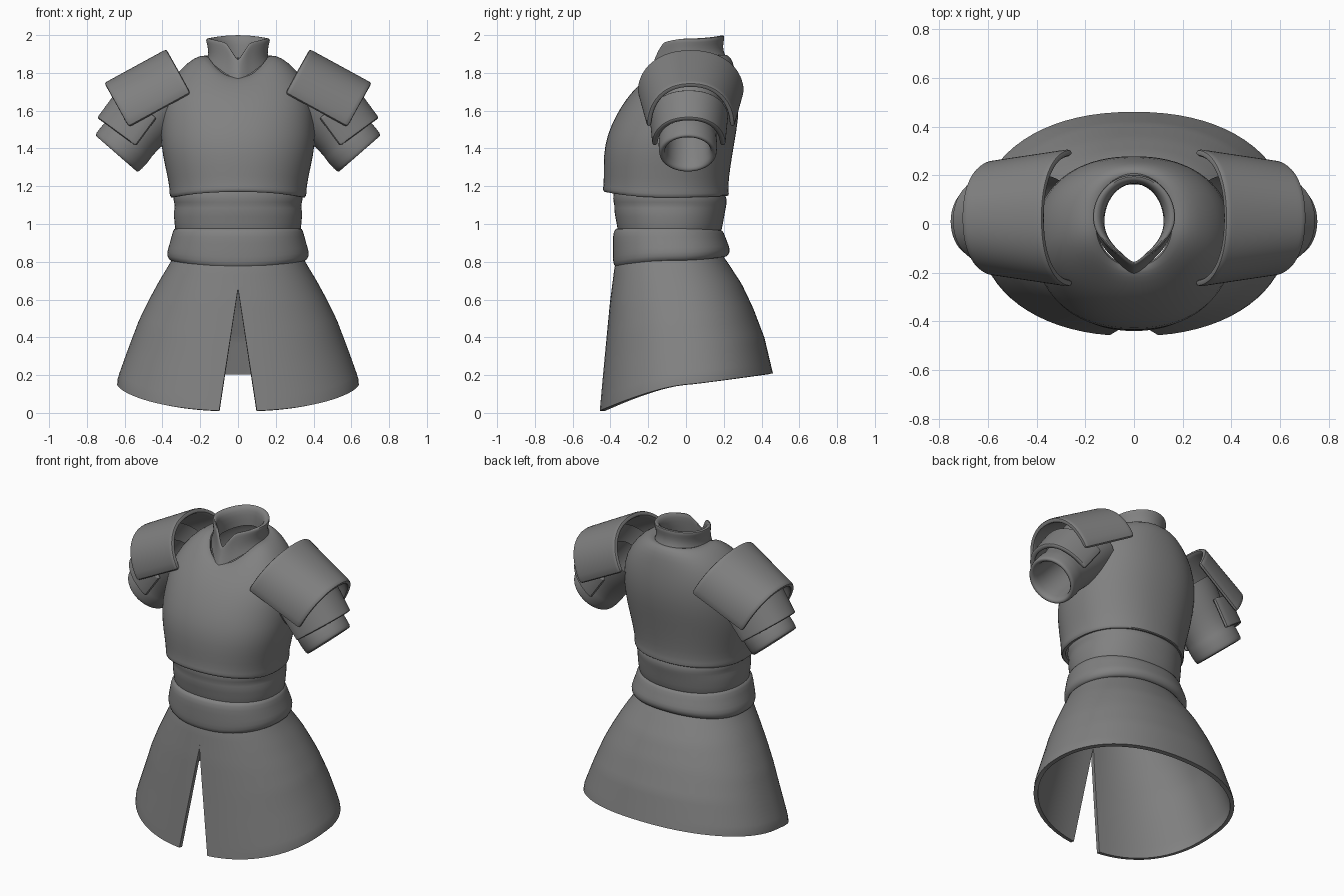
import bpy, bmesh, math
from mathutils import Vector

if "Cube" in bpy.data.objects:
    bpy.data.objects.remove(bpy.data.objects["Cube"])

steel = bpy.data.materials.new("dark grey")
steel.diffuse_color = (0.22, 0.22, 0.22, 1)
steel.use_nodes = True
steel.node_tree.nodes["Principled BSDF"].inputs["Base Color"].default_value = steel.diffuse_color


def sheet(name, rows, closed, thick=0.03, smooth=True, mirror=False):
    """Skin a grid of points, thicken it inwards and smooth it."""
    bm = bmesh.new()
    grid = [[bm.verts.new(p) for p in row] for row in rows]
    n = len(rows[0])
    for a, b in zip(grid, grid[1:]):
        for j in range(n if closed else n - 1):
            k = (j + 1) % n
            bm.faces.new((a[j], b[j], b[k], a[k]))
    bmesh.ops.remove_doubles(bm, verts=bm.verts, dist=1e-4)
    me = bpy.data.meshes.new(name)
    bm.to_mesh(me)
    bm.free()
    me.materials.append(steel)
    ob = bpy.data.objects.new(name, me)
    bpy.context.collection.objects.link(ob)
    bpy.ops.object.select_all(action='DESELECT')
    ob.select_set(True)
    bpy.context.view_layer.objects.active = ob
    if thick:
        s = ob.modifiers.new("thickness", 'SOLIDIFY')
        s.thickness, s.offset = thick, -1
    if smooth:
        ob.modifiers.new("smooth", 'SUBSURF').levels = 1
    if mirror:
        ob.modifiers.new("mirror", 'MIRROR').use_mirror_merge = False
    for m in list(ob.modifiers):
        bpy.ops.object.modifier_apply(modifier=m.name)
    bpy.ops.object.shade_smooth_by_angle(angle=math.radians(40))
    return ob


def power(v, p):
    return math.copysign(abs(v) ** (2 / p), v)


def point(a, zf, zs, zb, rx, yf, yb, p=2.2):
    """Point on an oval ring, angle from the front; separate front, side, back heights."""
    c = math.cos(a)
    z = zs + ((zf if c > 0 else zb) - zs) * c * c
    return (rx * power(math.sin(a), p), (yf + yb) / 2 - (yb - yf) / 2 * power(c, p), z)


def tube(name, rings, n=40, **kw):
    return sheet(name, [[point(2 * math.pi * j / n, *r) for j in range(n)] for r in rings], True, **kw)


# Breastplate: front z, side z, back z, half width, front y, back y
tube("breastplate", [
    (1.78, 1.89, 1.90, .15, -.17, .20), (1.775, 1.895, 1.895, .20, -.20, .225),
    (1.745, 1.86, 1.86, .265, -.24, .25), (1.69, 1.77, 1.79, .35, -.295, .265),
    (1.62, 1.66, 1.69, .40, -.345, .28), (1.53, 1.53, 1.56, .41, -.395, .28),
    (1.42, 1.42, 1.42, .41, -.433, .255), (1.30, 1.30, 1.30, .385, -.438, .235),
    (1.21, 1.19, 1.19, .362, -.435, .222), (1.185, 1.16, 1.16, .365, -.443, .23),
    (1.165, 1.135, 1.145, .358, -.435, .225)])

# Waist folds
tube("waist", [
    (1.20, 1.18, 1.18, .335, -.38, .20), (1.13, 1.13, 1.13, .348, -.39, .218),
    (1.10, 1.10, 1.10, .332, -.378, .215), (1.07, 1.07, 1.07, .342, -.383, .208),
    (1.01, 1.01, 1.01, .338, -.368, .198), (.94, .94, .94, .33, -.36, .185)])

# Belt
tube("belt", [
    (.985, .985, .975, .33, -.36, .185), (.965, .965, .955, .347, -.387, .202),
    (.90, .90, .90, .36, -.388, .22), (.82, .85, .865, .38, -.388, .237),
    (.78, .81, .835, .37, -.385, .225), (.765, .80, .82, .345, -.365, .205)])

# Collar with a notch at the front, folded over into its inside wall
collar = [
    (1.77, 1.87, 1.88, .165, -.185, .215), (1.84, 1.90, 1.92, .155, -.165, .195),
    (1.91, 1.95, 1.96, .163, -.155, .198), (1.945, 1.975, 1.99, .172, -.15, .205),
    (1.955, 1.985, 2.003, .163, -.145, .197), (1.95, 1.98, 1.995, .14, -.135, .175),
    (1.90, 1.94, 1.95, .122, -.14, .165), (1.80, 1.86, 1.88, .122, -.15, .165)]
rows = []
for i, r in enumerate(collar):
    row = []
    for j in range(48):
        a = 2 * math.pi * j / 48
        x, y, z = point(a, *r, 2)
        c = max(0, math.cos(a))
        near = max(0, 1 - min(a, 2 * math.pi - a) / 0.55)
        depth = (0, .02, .06, .085, .09, .085, .05, 0)[i]
        row.append((x * (1 - .3 * c * c), y - .02 * near, z - depth * near))
    rows.append(row[::-1])
sheet("collar", [r[::-1] for r in rows[::1]], True, thick=0)


# Skirt: flared sheet with a slit widening to the hem
def lerp(table, v):
    for (a, x), (b, y) in zip(table, table[1:]):
        if v <= b:
            return x + (y - x) * (v - a) / (b - a)
    return table[-1][1]


width = [(0, .335), (.08, .365), (.2, .415), (.36, .475), (.51, .525), (.76, .59), (.95, .637), (1, .64)]
front = [(0, -.36), (.08, -.378), (.3, -.402), (1, -.46)]
back = [(0, .19), (.08, .225), (.25, .295), (.45, .355), (.7, .415), (1, .46)]
rows, N, M = [], 23, 72
for i in range(N + 1):
    v = i / N
    rx, yf, yb = lerp(width, v), lerp(front, v), lerp(back, v)
    slit = max(0, .1 * (.66 - (.84 - .83 * v)) / .65)
    a0 = math.asin((slit / rx) ** 1.1)
    row = []
    for j in range(M + 1):
        a = a0 + (2 * math.pi - 2 * a0) * j / M
        c = math.cos(a)
        hem = .15 - .14 * c ** 1.3 if c > 0 else .15 - .06 * c
        x, y, _ = point(a, 0, 0, 0, rx, yf, yb)
        row.append((x, y, .84 - (.84 - hem) * v))
    rows.append(row)
sheet("skirt", rows, False, thick=.025, smooth=False)


# Shoulder plates: arches swept along the arm
def arch(name, start, end, rise, w0, w1, steps=6, n=20):
    s, e = Vector(start), Vector(end)
    d = (e - s).normalized()
    up = Vector((-d.z, 0, d.x))
    rows = []
    for i in [0, .06] + [k / steps for k in range(1, steps)] + [.94, 1]:
        w, row = w0 + (w1 - w0) * i, []
        for j in range(n + 1):
            t = math.pi * j / n
            p = s.lerp(e, i) + up * rise * power(math.sin(t), 2.2)
            row.append((p.x, p.y - w * power(math.cos(t), 2.2), p.z))
        rows.append(row)
    sheet(name, rows, False, mirror=True)


arch("shoulder_plate", (.25, .025, 1.69), (.58, .025, 1.51), .27, .285, .235)
arch("upper_arm_plate", (.43, .015, 1.56), (.54, .015, 1.41), .257, .21, .195)

# Sleeves: distance up from the cuff, radius; last rings form the inside
rows = []
d, up = Vector((.656, 0, -.754)), Vector((.754, 0, .656))
for s, r in [(.42, .19), (.30, .175), (.20, .155), (.11, .150), (.09, .157), (.03, .155),
             (.004, .152), (0, .138), (.01, .122), (.06, .115), (.35, .115)]:
    c = Vector((.645, .01, 1.37)) - d * s
    rows.append([c + up * r * math.sin(t) - Vector((0, r * math.cos(t), 0))
                 for t in (2 * math.pi * k / 28 for k in range(28))])
sheet("sleeve", rows, True, thick=0, mirror=True)
